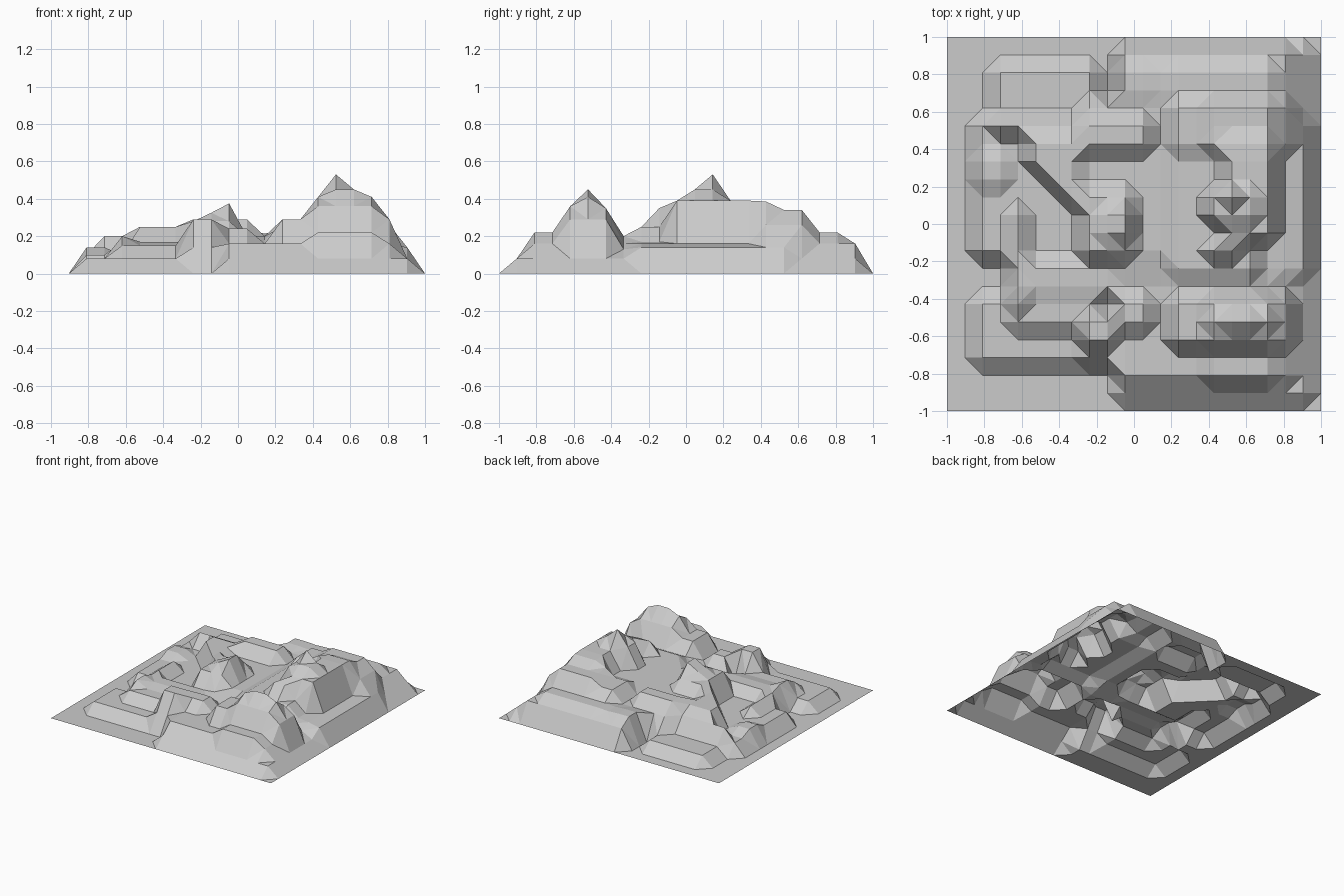
import bpy, bmesh

if "Cube" in bpy.data.objects:
    bpy.data.objects.remove(bpy.data.objects["Cube"])

N = 22                      # vertices per side
STEP = 2 / (N - 1)

# Mountain skylines: highest point per column (seen from front) and per row (seen from right)
front_skyline = [0, 0, .14, .21, .21, .265, .275, .295, .29, .325, .375,
                 .29, .215, .29, .29, .41, .53, .45, .41, .30, .16, 0]
side_skyline = [0, .08, .22, .22, .36, .45, .35, .22, .28, .37, .41,
                .46, .53, .40, .40, .385, .34, .34, .22, .22, .16, 0]

height = [[0.0] * N for _ in range(N)]


def terrace(i0, i1, j0, j1, h):
    """Level a block of grid points, kept below both skylines."""
    for i in range(i0, i1 + 1):
        for j in range(j0, j1 + 1):
            height[i][j] = min(h, front_skyline[i], side_skyline[j])


# South-west steps
terrace(2, 9, 3, 6, .08)
terrace(4, 8, 5, 6, .15)
terrace(8, 9, 4, 5, .29)
terrace(8, 9, 3, 3, .14)
terrace(4, 9, 7, 8, .17)
terrace(4, 4, 6, 7, .20)

# West basin and north-west steps
terrace(2, 9, 9, 16, .10)
terrace(4, 4, 9, 11, .17)
terrace(2, 3, 13, 14, .14)
terrace(3, 8, 16, 16, .20)
terrace(3, 8, 17, 19, .08)
for k in range(3):                       # diagonal edge of the basin hill
    terrace(5 + k, 8, 14 - k, 15, .25)

# Centre: saddle, hill and peak
terrace(8, 12, 9, 17, .20)
terrace(10, 12, 8, 8, .18)
terrace(8, 11, 15, 16, .29)
terrace(8, 10, 9, 12, .28)
terrace(9, 10, 10, 11, .375)

# South-east ridge, falling away to the east
terrace(10, 18, 1, 7, .16)
terrace(15, 18, 2, 3, .22)
terrace(10, 11, 5, 6, .24)
terrace(13, 19, 4, 6, .29)
terrace(15, 18, 4, 6, .45)
terrace(13, 17, 7, 7, .20)
terrace(19, 19, 1, 3, .16)
terrace(19, 19, 7, 7, .13)
terrace(20, 20, 1, 7, .08)

# North-east massif with canyon, ledge and summit
terrace(10, 18, 18, 20, .22)
terrace(19, 19, 8, 20, .16)
terrace(20, 20, 8, 16, .14)
terrace(20, 20, 17, 20, .08)
terrace(13, 17, 8, 17, .25)
terrace(18, 18, 8, 9, .17)
terrace(16, 18, 10, 17, .39)
terrace(15, 16, 9, 9, .35)
terrace(13, 15, 15, 17, .35)
terrace(19, 19, 15, 17, .26)
terrace(15, 17, 11, 12, .45)
terrace(16, 16, 12, 12, .53)

# Faceted sheet: every cell is split along its flatter diagonal
bm = bmesh.new()
v = [[bm.verts.new((-1 + i * STEP, -1 + j * STEP, height[i][j]))
      for j in range(N)] for i in range(N)]
for i in range(N - 1):
    for j in range(N - 1):
        a, b, c, d = v[i][j], v[i + 1][j], v[i + 1][j + 1], v[i][j + 1]
        if abs(a.co.z - c.co.z) < abs(b.co.z - d.co.z):
            tris = ((a, b, c), (a, c, d))
        else:
            tris = ((a, b, d), (b, c, d))
        for t in tris:
            bm.faces.new(t)
mesh = bpy.data.meshes.new("terrain")
bm.to_mesh(mesh)
bm.free()
bpy.context.collection.objects.link(bpy.data.objects.new("terrain", mesh))
